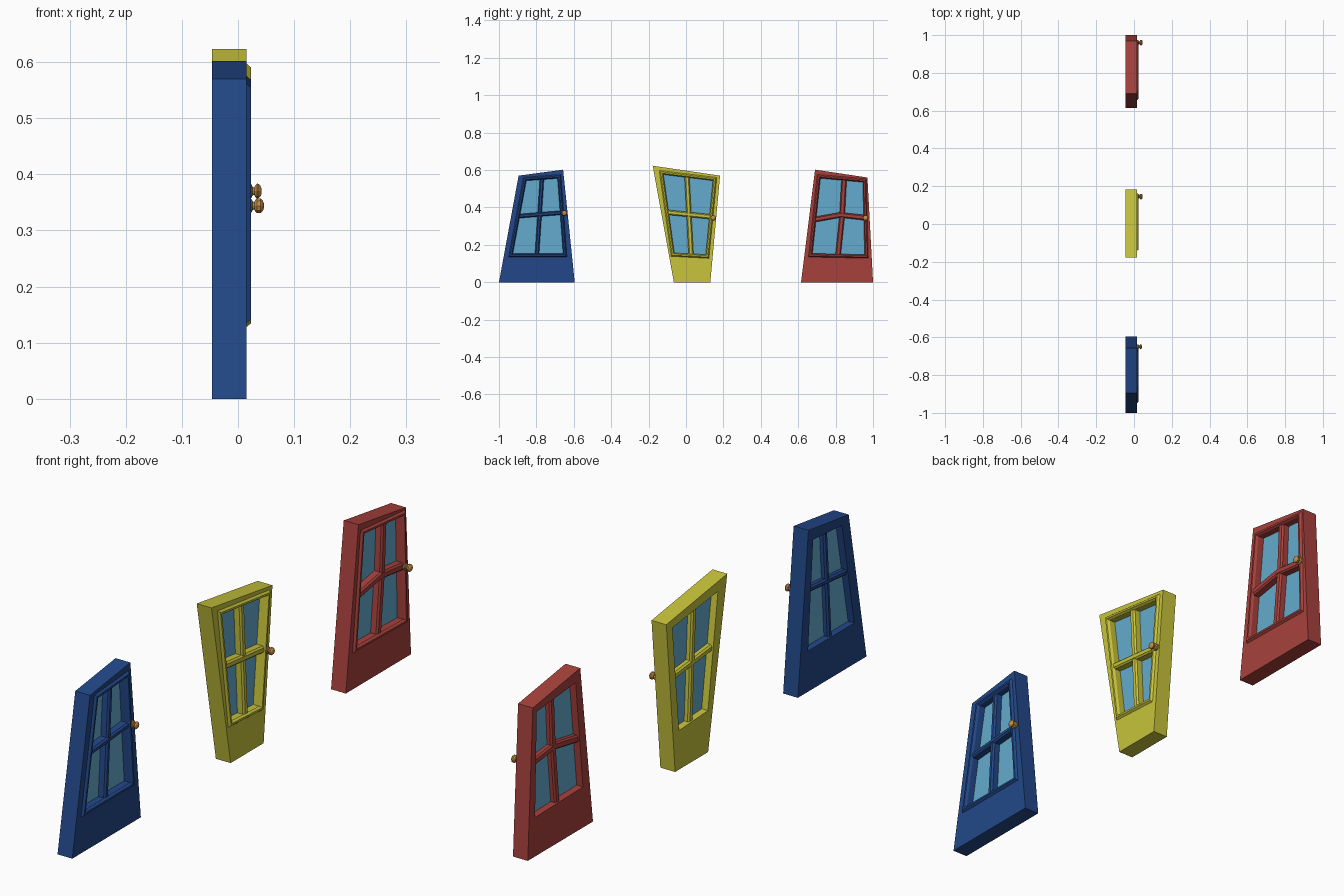
import bpy, bmesh, math
from mathutils import Vector

if "Cube" in bpy.data.objects:
    bpy.data.objects.remove(bpy.data.objects["Cube"])

def material(name, rgb):
    m = bpy.data.materials.new(name)
    m.diffuse_color = (*rgb, 1)
    m.use_nodes = True
    m.node_tree.nodes["Principled BSDF"].inputs["Base Color"].default_value = m.diffuse_color
    return m

GLASS = material("window_blue", (0.13, 0.41, 0.61))
BRASS = material("brass", (0.55, 0.27, 0.06))

def bridge(name, mat, rings, closed=False, caps=False):
    """Skin a list of equal-length vertex rings."""
    bm = bmesh.new()
    vr = [[bm.verts.new(p) for p in r] for r in rings]
    n = len(vr[0])
    pairs = list(zip(vr, vr[1:])) + ([(vr[-1], vr[0])] if closed else [])
    for a, b in pairs:
        for i in range(n):
            j = (i + 1) % n
            bm.faces.new((a[i], a[j], b[j], b[i]))
    if caps:
        bm.faces.new(vr[0])
        bm.faces.new(vr[-1])
    bmesh.ops.recalc_face_normals(bm, faces=bm.faces)
    me = bpy.data.meshes.new(name)
    bm.to_mesh(me)
    bm.free()
    me.materials.append(mat)
    ob = bpy.data.objects.new(name, me)
    bpy.context.collection.objects.link(ob)
    return ob

def at(x, quad):
    return [(x, p[0], p[1]) for p in quad]

def offset(quad, d):
    """Grow a counter-clockwise quad outward by d with mitred corners."""
    out = []
    for i in range(4):
        p, a, b = (Vector(quad[k % 4]) for k in (i, i - 1, i + 1))
        u, v = (p - a).normalized(), (b - p).normalized()
        n1, n2 = Vector((u.y, -u.x)), Vector((v.y, -v.x))
        out.append(p + (n1 + n2) * d / (1 + n1.dot(n2)))
    return out

def bar(name, mat, path, w, front):
    """Glazing bar with chamfered edges swept along a path in the y-z plane."""
    back, c, h = -0.04, 0.006, w / 2
    section = [(back, -h + c), (back + c, -h), (front - c, -h), (front, -h + c),
               (front, h - c), (front - c, h), (back + c, h), (back, h - c)]
    pts = [Vector(p) for p in path]
    rings = []
    for i, p in enumerate(pts):
        t = (pts[min(i + 1, len(pts) - 1)] - pts[max(i - 1, 0)]).normalized()
        n = Vector((-t.y, t.x))
        rings.append([(x, p.x + n.x * s, p.y + n.y * s) for x, s in section])
    bridge(name, mat, rings, caps=True)

def knob(name, y, z, tip):
    """Door knob turned around the x axis: plate, neck, ball."""
    prof = [(0.015, .013), (0.024, .013), (0.026, .008), (0.029, .007), (0.031, .011),
            (0.034, .014), (tip - .006, .014), (tip - .002, .010), (tip, .005)]
    n = 10
    rings = [[(x, y + r * math.cos(2 * math.pi * k / n), z + r * math.sin(2 * math.pi * k / n))
              for k in range(n)] for x, r in prof]
    bridge(name, BRASS, rings, caps=True)

# colour, outer quad, glass quad, upright bar, cross bar, bar width, knob
doors = {
    "blue": ((0.016, 0.064, 0.25),
             [(-1.0, 0), (-.595, 0), (-.657, .602), (-.895, .57)],
             [(-.928, .152), (-.655, .152), (-.685, .557), (-.855, .545)],
             [(-.797, .145), (-.770, .556)], [(-.90, .353), (-.665, .372)],
             .022, (-.650, .370, .042)),
    "yellow": ((0.58, 0.55, 0.045),
               [(-.065, 0), (.13, 0), (.182, .57), (-.178, .623)],
               [(-.064, .155), (.107, .146), (.146, .545), (-.123, .578)],
               [(.027, .145), (.005, .565)], [(-.10, .374), (.134, .35)],
               .026, (.145, .344, .046)),
    "red": ((0.39, 0.053, 0.045),
            [(.615, 0), (1.0, 0), (.97, .56), (.69, .602)],
            [(.674, .152), (.957, .146), (.947, .537), (.717, .558)],
            [(.813, .145), (.835, .36), (.845, .55)],
            [(.685, .335), (.825, .360), (.96, .345)],
            .028, (.960, .344, .046)),
}

for colour, (rgb, outer, glass, upright, cross, w, kn) in doors.items():
    mat = material("paint_" + colour, rgb)
    # door slab with window opening
    bridge(colour + "_door_slab", mat,
           [at(-.046, outer), at(.015, outer), at(.015, glass), at(-.046, glass)], closed=True)
    # raised bevelled moulding round the window
    bridge(colour + "_window_moulding", mat,
           [at(.014, offset(glass, .018)), at(.023, offset(glass, .011)),
            at(.023, offset(glass, .004)), at(.014, offset(glass, -.002))], closed=True)
    # window pane
    pane = offset(glass, .002)
    bridge(colour + "_window_pane", GLASS, [at(-.02, pane), at(-.012, pane)], caps=True)
    # glazing bars
    bar(colour + "_upright_bar", mat, upright, w, .016)
    bar(colour + "_cross_bar", mat, cross, w, .018)
    knob(colour + "_door_knob", *kn)
